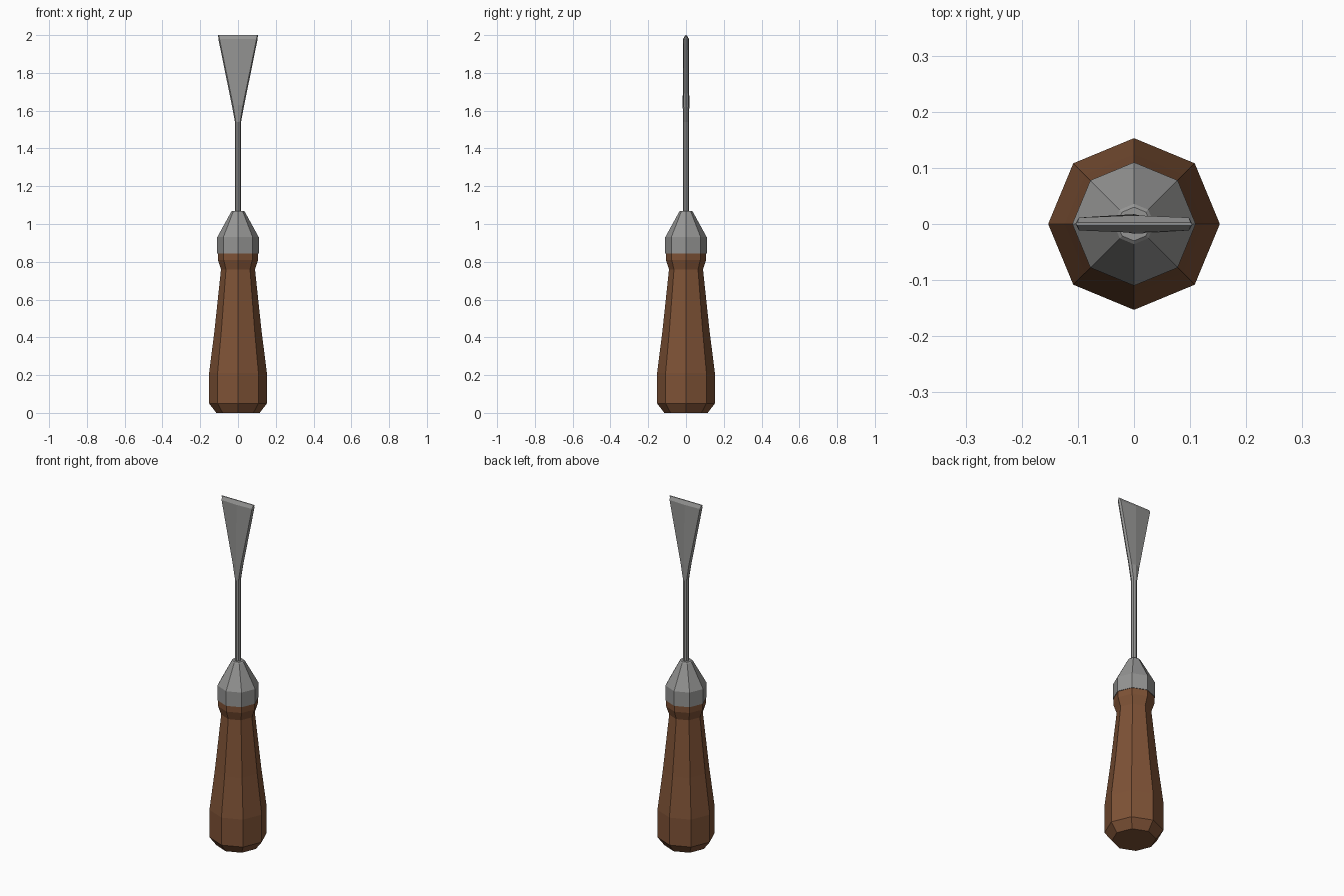
import bpy, bmesh, math

if "Cube" in bpy.data.objects:
    bpy.data.objects.remove(bpy.data.objects["Cube"])

def mat(name, col):
    m = bpy.data.materials.new(name)
    m.diffuse_color = (*col, 1)
    m.use_nodes = True
    m.node_tree.nodes["Principled BSDF"].inputs["Base Color"].default_value = m.diffuse_color
    return m

wood = mat("brown wood", (0.21, 0.085, 0.037))
steel = mat("grey steel", (0.30, 0.30, 0.295))

def loft(name, rings, material):
    """Skin a stack of equal-length point rings and cap both ends."""
    bm = bmesh.new()
    vs = [[bm.verts.new(p) for p in ring] for ring in rings]
    n = len(vs[0])
    for a, b in zip(vs, vs[1:]):
        for i in range(n):
            j = (i + 1) % n
            bm.faces.new((a[i], a[j], b[j], b[i]))
    bm.faces.new(vs[0][::-1])
    bm.faces.new(vs[-1])
    bmesh.ops.remove_doubles(bm, verts=bm.verts, dist=1e-5)
    bmesh.ops.recalc_face_normals(bm, faces=bm.faces)
    me = bpy.data.meshes.new(name)
    bm.to_mesh(me)
    bm.free()
    me.materials.append(material)
    ob = bpy.data.objects.new(name, me)
    bpy.context.collection.objects.link(ob)
    return ob

def octagon(r, z):
    return [(r * math.cos(i * math.pi / 4), r * math.sin(i * math.pi / 4), z) for i in range(8)]

def section(w, shoulder, y_mid, y_side, z):
    """Flattened eight-point blade section."""
    return [(w, 0, z), (shoulder, y_side, z), (0, y_mid, z), (-shoulder, y_side, z),
            (-w, 0, z), (-shoulder, -y_side, z), (0, -y_mid, z), (shoulder, -y_side, z)]

# turned wooden handle
loft("handle", [octagon(r, z) for r, z in
     [(0.115, 0), (0.153, 0.05), (0.153, 0.21), (0.124, 0.44),
      (0.09, 0.76), (0.107, 0.81), (0.107, 0.85)]], wood)

# metal collar
loft("collar", [octagon(r, z) for r, z in
     [(0.11, 0.845), (0.11, 0.93), (0.036, 1.065), (0.03, 1.07)]], steel)

# thin shaft
loft("shaft", [octagon(0.016, 1.06), octagon(0.016, 1.54)], steel)

# flared blade with a wedge-shaped cutting edge
loft("blade", [section(0.016, 0.0113, 0.016, 0.0113, 1.54),
               section(0.033, 0.026, 0.0175, 0.012, 1.63),
               section(0.104, 0.098, 0.0155, 0.0115, 1.98),
               section(0.105, 0.101, 0.003, 0.0025, 2.0)], steel)
